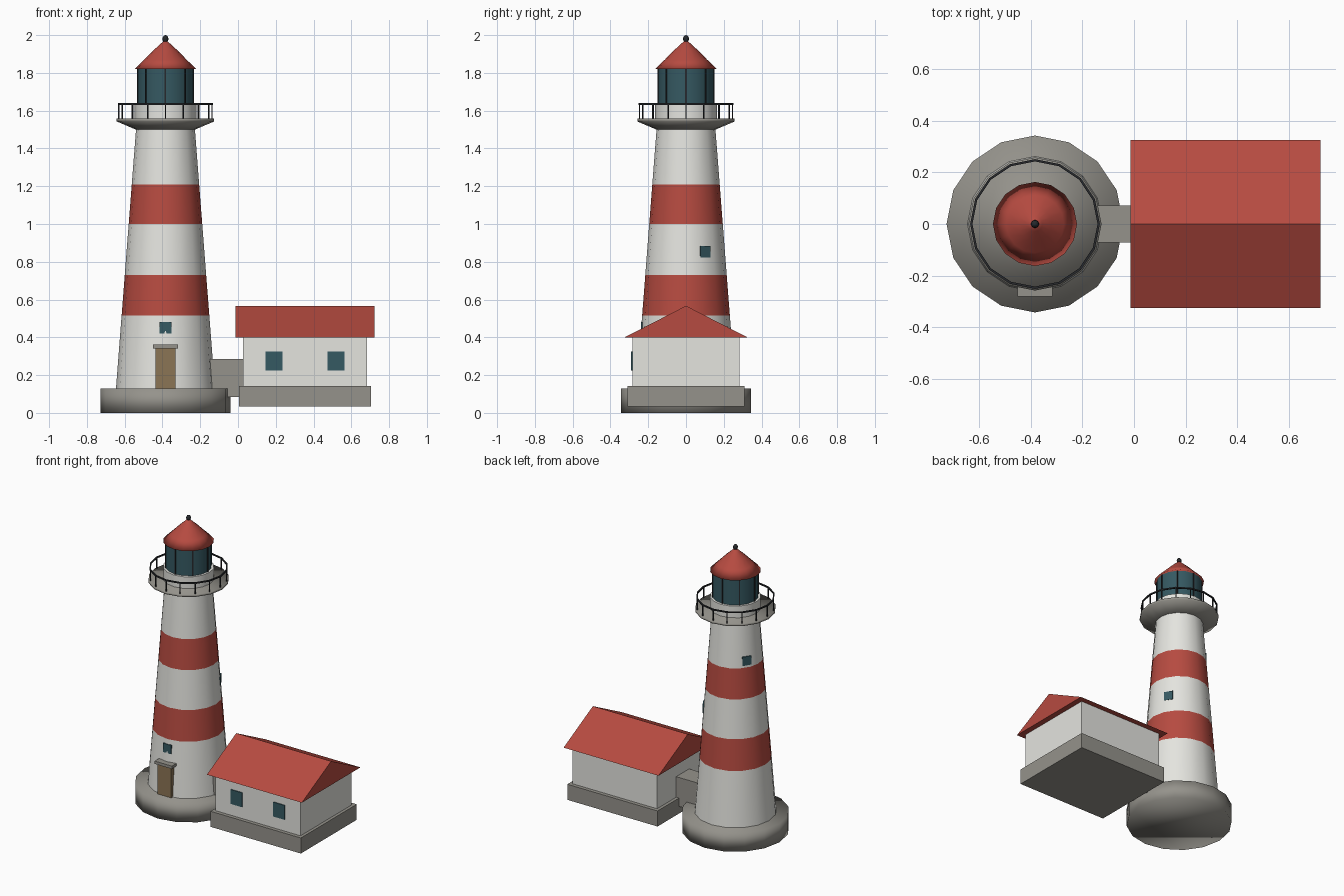
import bpy, bmesh, math
from mathutils import Matrix, Vector

if "Cube" in bpy.data.objects:
    bpy.data.objects.remove(bpy.data.objects["Cube"])

CX = -0.384   # tower axis
SIDES = 16


def material(name, rgb):
    m = bpy.data.materials.new(name)
    m.diffuse_color = (*rgb, 1)
    m.use_nodes = True
    m.node_tree.nodes["Principled BSDF"].inputs["Base Color"].default_value = m.diffuse_color
    return m


WHITE = material("white_paint", (0.78, 0.78, 0.74))
RED = material("red_paint", (0.47, 0.07, 0.052))
STONE = material("grey_stone", (0.30, 0.29, 0.26))
GLASS = material("teal_glass", (0.036, 0.10, 0.122))
WOOD = material("brown_wood", (0.26, 0.178, 0.09))
METAL = material("dark_metal", (0.02, 0.022, 0.025))


def finish(name, bm, mats, smooth=None):
    bmesh.ops.recalc_face_normals(bm, faces=bm.faces)
    me = bpy.data.meshes.new(name)
    bm.to_mesh(me)
    bm.free()
    for m in mats:
        me.materials.append(m)
    ob = bpy.data.objects.new(name, me)
    bpy.context.collection.objects.link(ob)
    if smooth:
        bpy.ops.object.select_all(action='DESELECT')
        ob.select_set(True)
        bpy.context.view_layer.objects.active = ob
        bpy.ops.object.shade_smooth_by_angle(angle=math.radians(smooth))
    return ob


def lathe(name, profile, mats, smooth=40, rule=None):
    """Turn (radius, z) points about the tower axis and cap both ends."""
    bm = bmesh.new()
    rings = []
    for r, z in profile:
        rings.append([bm.verts.new((CX + r * math.cos(a), r * math.sin(a), z))
                      for a in (2 * math.pi * i / SIDES for i in range(SIDES))])
    for lo, hi in zip(rings, rings[1:]):
        for i in range(SIDES):
            j = (i + 1) % SIDES
            f = bm.faces.new((lo[i], lo[j], hi[j], hi[i]))
            if rule:
                f.material_index = rule(f.calc_center_median().z)
    bm.faces.new(rings[0][::-1])
    bm.faces.new(rings[-1])
    return finish(name, bm, mats, smooth)


def add_box(bm, lo, hi, matrix=Matrix()):
    lo, hi = Vector(lo), Vector(hi)
    size = hi - lo
    bmesh.ops.create_cube(bm, size=1, matrix=matrix @ Matrix.Translation((lo + hi) / 2)
                          @ Matrix.Diagonal((*size, 1)))


def box(name, lo, hi, mat):
    bm = bmesh.new()
    add_box(bm, lo, hi)
    return finish(name, bm, [mat])


def around(angle):
    """Frame on the tower axis whose +x points outward at the angle."""
    return Matrix.Translation((CX, 0, 0)) @ Matrix.Rotation(math.radians(angle), 4, 'Z')


def tower_radius(z):
    return 0.262 - (z - 0.13) * 0.0774


# Tower base and striped shaft
lathe("tower_base", [(0.343, 0), (0.343, 0.13)], [STONE], smooth=100)
lathe("tower_shaft", [(tower_radius(z), z) for z in (0.12, 0.515, 0.73, 1.0, 1.21, 1.51)],
      [WHITE, RED], rule=lambda z: int(0.515 < z < 0.73 or 1.0 < z < 1.21))

# Gallery deck, watch room, lantern and roof
lathe("gallery_deck", [(0.157, 1.50), (0.258, 1.543), (0.258, 1.558)], [STONE], smooth=100)
lathe("watch_room", [(0.163, 1.55), (0.163, 1.64)], [WHITE])
lathe("lantern_glass", [(0.147, 1.63), (0.147, 1.825)], [GLASS])
lathe("lantern_roof", [(0.163, 1.82), (0.112, 1.87), (0.065, 1.918),
                       (0.028, 1.952), (0.008, 1.97)], [RED], smooth=150)

# Lantern glazing bars
bm = bmesh.new()
for i in range(8):
    add_box(bm, (0.142, -0.004, 1.64), (0.151, 0.004, 1.82), around(45 * i))
finish("lantern_bars", bm, [METAL])

# Roof finial
bm = bmesh.new()
bmesh.ops.create_uvsphere(bm, u_segments=8, v_segments=6, radius=1,
                          matrix=Matrix.Translation((CX, 0, 1.98)) @ Matrix.Diagonal((0.016, 0.016, 0.02, 1)))
finish("finial", bm, [METAL], 80)

# Gallery railing: posts and a handrail
RAIL = 0.247
bm = bmesh.new()
for i in range(SIDES):
    add_box(bm, (RAIL - 0.003, -0.003, 1.555), (RAIL + 0.003, 0.003, 1.635), around(360 / SIDES * i))
finish("railing_posts", bm, [METAL])

bm = bmesh.new()
h = 0.0045
rings = []
for i in range(SIDES):
    m = around(360 / SIDES * i)
    rings.append([bm.verts.new(m @ Vector((RAIL + x, 0, 1.635 + z)))
                  for x, z in ((-h, -h), (h, -h), (h, h), (-h, h))])
for i in range(SIDES):
    a, b = rings[i], rings[(i + 1) % SIDES]
    for k in range(4):
        n = (k + 1) % 4
        bm.faces.new((a[k], a[n], b[n], b[k]))
finish("handrail", bm, [METAL])

# Tower windows spiralling up the shaft
for n, (angle, z) in enumerate(((-90, 0.45), (30, 0.853), (150, 1.255))):
    bm = bmesh.new()
    r = tower_radius(z) + 0.001
    add_box(bm, (r - 0.009, -0.031, z - 0.031), (r, 0.031, z + 0.031), around(angle))
    finish(f"tower_window_{n + 1}", bm, [GLASS])

# Door and lintel
box("door", (CX - 0.053, -0.268, 0.13), (CX + 0.053, -0.22, 0.345), WOOD)
box("door_lintel", (CX - 0.067, -0.281, 0.342), (CX + 0.067, -0.21, 0.362), STONE)

# Passage from tower to house
box("passage", (-0.18, -0.072, 0.083), (0.03, 0.072, 0.286), STONE)

# House
box("house_foundation", (0.004, -0.31, 0.033), (0.705, 0.31, 0.142), STONE)
box("house_walls", (0.026, -0.284, 0.14), (0.684, 0.284, 0.402), WHITE)
for n, x in enumerate((0.19, 0.519)):
    box(f"house_window_{n + 1}", (x - 0.045, -0.29, 0.224), (x + 0.045, -0.282, 0.325), GLASS)

# House roof: solid gabled prism
bm = bmesh.new()
ends = [[bm.verts.new((x, y, z)) for y, z in ((-0.325, 0.4), (0.325, 0.4), (0, 0.567))]
        for x in (-0.014, 0.723)]
bm.faces.new(ends[0])
bm.faces.new(ends[1])
for k in range(3):
    n = (k + 1) % 3
    bm.faces.new((ends[0][k], ends[0][n], ends[1][n], ends[1][k]))
finish("house_roof", bm, [RED])
